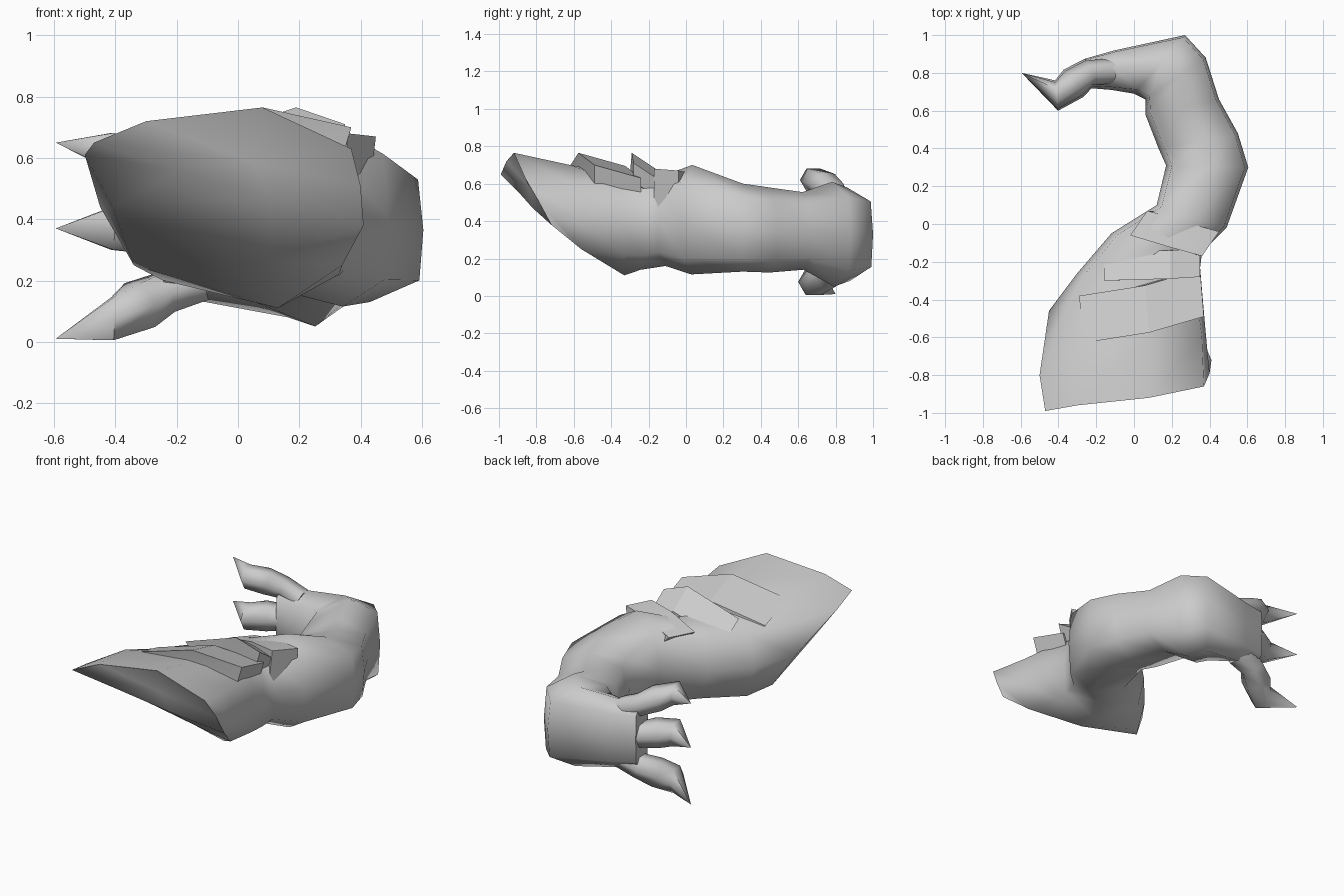
import bpy, bmesh, math
from mathutils import Vector

if "Cube" in bpy.data.objects:
    bpy.data.objects.remove(bpy.data.objects["Cube"])


def loft(name, rings, tip=None, angle=35, cap_in=0.0):
    """Skin a list of equal-sized rings; close with a fan at the start and a cap or a tip."""
    bm = bmesh.new()
    vr = [[bm.verts.new(p) for p in r] for r in rings]
    n = len(rings[0])
    for a, b in zip(vr, vr[1:]):
        for i in range(n):
            j = (i + 1) % n
            bm.faces.new((a[i], a[j], b[j], b[i]))
    mid = sum((v.co for v in vr[0]), Vector()) / n + Vector((0, cap_in, 0))
    c = bm.verts.new(mid)
    for i in range(n):
        bm.faces.new((vr[0][(i + 1) % n], vr[0][i], c))
    if tip:
        t = bm.verts.new(tip)
        for i in range(n):
            bm.faces.new((vr[-1][i], vr[-1][(i + 1) % n], t))
    else:
        bm.faces.new(vr[-1])
    bmesh.ops.recalc_face_normals(bm, faces=bm.faces)
    me = bpy.data.meshes.new(name)
    bm.to_mesh(me)
    bm.free()
    ob = bpy.data.objects.new(name, me)
    bpy.context.collection.objects.link(ob)
    bpy.ops.object.select_all(action='DESELECT')
    bpy.context.view_layer.objects.active = ob
    ob.select_set(True)
    bpy.ops.object.shade_smooth_by_angle(angle=math.radians(angle))
    return ob


PROFILE = [(0, .5), (.07, .86), (.55, 1), (.96, .85), (1, .5), (.97, .15), (.6, 0), (.08, .12)]


def section(ix, iy, ox, oy, zb, zt):
    """Eight-sided upright section between an inner and an outer plan point."""
    return [(ix + (ox - ix) * u, iy + (oy - iy) * u, zb + (zt - zb) * w) for u, w in PROFILE]


# arm: slanted pointed shoulder rim, then sections around the elbow to the hand
rim = [(-.47, -.99, .65), (-.30, -.96, .72), (.08, -.92, .765), (.37, -.86, .63),
       (.40, -.79, .51), (.41, -.72, .38), (.10, -.82, .47), (-.20, -.90, .56)]
shoulder = [(-.50, -.80, .61), (-.33, -.66, .69), (.08, -.62, .70), (.36, -.60, .60),
            (.38, -.58, .42), (.34, -.56, .25), (.10, -.54, .27), (-.41, -.66, .44)]
bicep = [(-.45, -.46, .44), (-.34, -.42, .60), (-.03, -.42, .66), (.33, -.36, .60),
         (.36, -.35, .40), (.33, -.33, .22), (.13, -.33, .11), (-.34, -.38, .25)]
plan = [
    (-.30, -.26, .35, -.23, .14, .65),
    (-.12, -.05, .36, -.15, .16, .65),
    (.12, .10, .49, -.02, .115, .70),
    (.17, .31, .605, .30, .13, .60),
    (.13, .40, .55, .48, .125, .58),
    (.06, .58, .45, .66, .14, .555),
    (.06, .66, .38, .88, .05, .61),
    (.00, .69, .27, 1.0, .08, .58),
    (-.12, .71, -.10, .92, .13, .56),
    (-.24, .72, -.26, .875, .15, .57),
]
loft("arm", [rim, shoulder, bicep] + [section(*p) for p in plan], angle=75, cap_in=.03)


# overlapping armour plates on top of the upper arm
def plate(name, left, peak, right, shift, depth=.10, tuck=.06):
    front = [Vector(p) for p in (left, peak, right)]
    front += [front[2] - Vector((.03, 0, depth)), front[0] - Vector((-tuck, 0, tuck))]
    back = [p + Vector(shift) for p in front]
    loft(name, [front, back], angle=20)


plate("rear_plate", (-.27, -.63, .68), (.08, -.575, .765), (.37, -.49, .70), (-.02, .25, -.07))
plate("middle_plate", (-.16, -.30, .65), (.19, -.29, .765), (.35, -.28, .71), (0, .15, -.10))
plate("front_plate", (-.02, -.06, .62), (.18, -.12, .67), (.36, -.17, .68),
      (.09, .13, -.01), .26)


# three hooked clawed fingers
def finger(name, zs, r):
    path = [Vector((x, y, z)) for (x, y), z in
            zip([(-.12, .81), (-.24, .80), (-.32, .745), (-.41, .68), (-.595, .80)], zs)]
    rings = []
    for i in range(4):
        d = (path[i + 1] - path[max(i - 1, 0)]).normalized()
        if i == 3:
            d = Vector((-1, -.1, 0))
        side = d.cross(Vector((0, 0, 1))).normalized()
        up = side.cross(d).normalized()
        rad = r * (.9, .9, 1.05, .95)[i]
        rings.append([path[i] + (side * math.cos(a) + up * math.sin(a)) * rad
                      for a in (k * math.tau / 6 for k in range(6))])
    loft(name, rings, tip=path[4], angle=65)


finger("upper_finger", (.50, .55, .59, .62, .65), .075)
finger("middle_finger", (.36, .36, .37, .37, .37), .085)
finger("lower_finger", (.20, .16, .12, .075, .01), .085)
